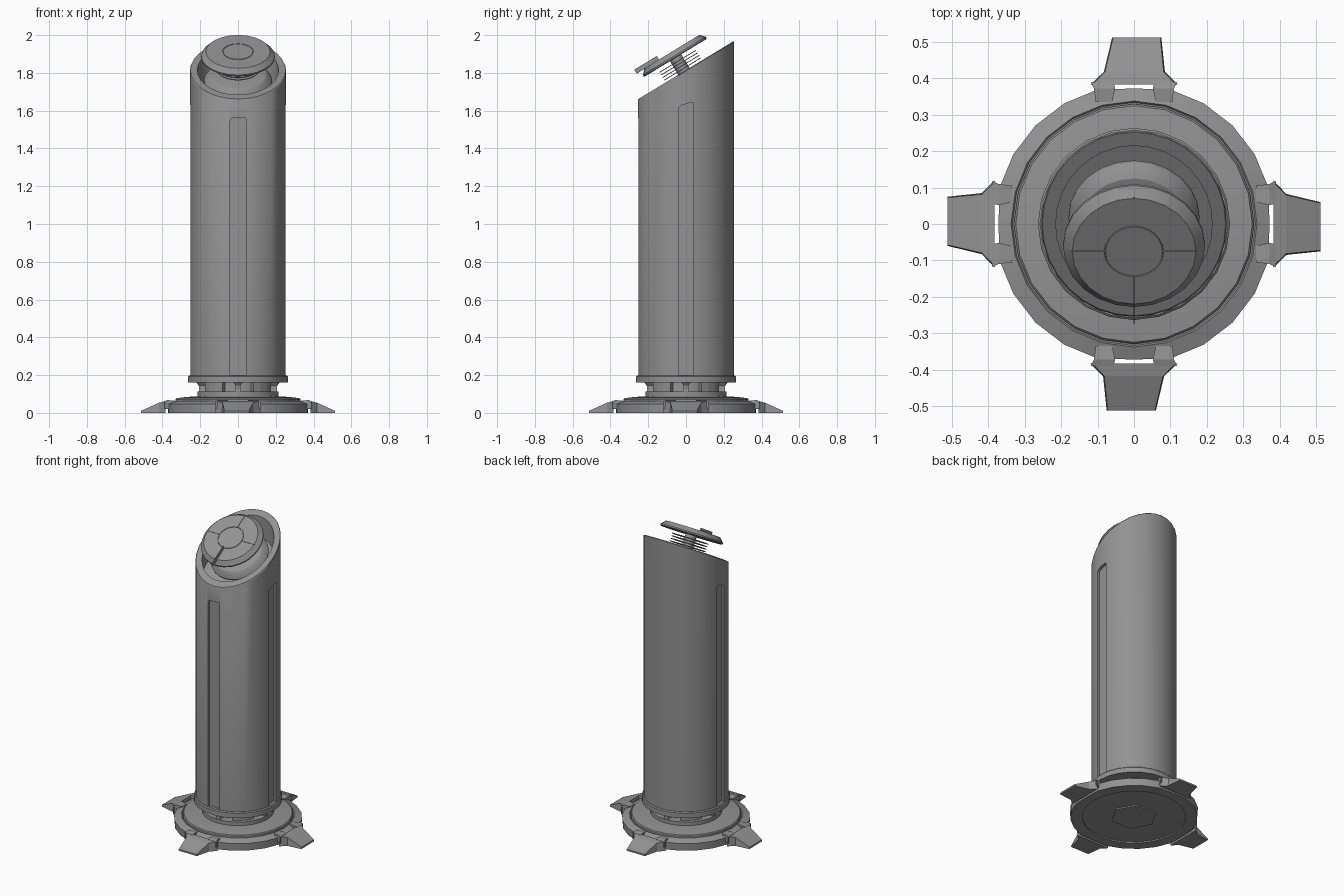
import bpy, bmesh, math
from mathutils import Matrix

if "Cube" in bpy.data.objects:
    bpy.data.objects.remove(bpy.data.objects["Cube"])

SLOPE = 0.608                     # slant of the open top
TILT = math.atan(SLOPE)
HEAD = Matrix.Translation((0, -0.055, 1.88)) @ Matrix.Rotation(TILT, 4, 'X')

GREY = bpy.data.materials.new("dark_grey")
GREY.diffuse_color = (0.29, 0.29, 0.29, 1)
GREY.use_nodes = True
GREY.node_tree.nodes["Principled BSDF"].inputs["Base Color"].default_value = GREY.diffuse_color


def activate(ob):
    bpy.ops.object.select_all(action='DESELECT')
    ob.select_set(True)
    bpy.context.view_layer.objects.active = ob


def smooth(ob):
    activate(ob)
    bpy.ops.object.shade_smooth_by_angle(angle=math.radians(28))


def finish(name, bm, rounded=True):
    bmesh.ops.recalc_face_normals(bm, faces=bm.faces)
    me = bpy.data.meshes.new(name)
    bm.to_mesh(me)
    bm.free()
    me.materials.append(GREY)
    ob = bpy.data.objects.new(name, me)
    bpy.context.collection.objects.link(ob)
    if rounded:
        smooth(ob)
    return ob


def lathe(name, profile, n=24, matrix=None, notch=1.0):
    """Spin (r, z[, slant]) points; slant shears a ring along y."""
    bm = bmesh.new()
    rings = []
    for p in profile:
        r, z, k = (*p, 0)[:3]
        if r == 0:
            rings.append([bm.verts.new((0, 0, z))] * n)
            continue
        ring = []
        for i in range(n):
            a = 2 * math.pi * i / n
            rr = r * notch if (i % (n // 4) == 0 and r > 0.35) else r
            y = rr * math.sin(a)
            ring.append(bm.verts.new((rr * math.cos(a), y, z + k * SLOPE * y)))
        rings.append(ring)
    for a, b in zip(rings, rings[1:]):
        for i in range(n):
            j = (i + 1) % n
            vs = list(dict.fromkeys((a[i], a[j], b[j], b[i])))
            if len(vs) > 2:
                bm.faces.new(vs)
    if matrix:
        bm.transform(matrix)
    return finish(name, bm)


def loft(name, sections, matrix=None):
    """Join equal-length point loops and cap both ends."""
    bm = bmesh.new()
    loops = [[bm.verts.new(p) for p in s] for s in sections]
    for a, b in zip(loops, loops[1:]):
        for i in range(len(a)):
            j = (i + 1) % len(a)
            bm.faces.new((a[i], a[j], b[j], b[i]))
    bm.faces.new(loops[0])
    bm.faces.new(loops[-1])
    if matrix:
        bm.transform(matrix)
    return finish(name, bm, False)


def bar(name, x0, x1, y0, y1, z0, z1, matrix=None):
    return loft(name, [[(x, y0, z0), (x, y1, z0), (x, y1, z1), (x, y0, z1)]
                       for x in (x0, x1)], matrix)


def carve(target, cutter):
    mod = target.modifiers.new("cut", 'BOOLEAN')
    mod.operation = 'DIFFERENCE'
    mod.solver = 'EXACT'
    mod.object = cutter
    activate(target)
    bpy.ops.object.modifier_apply(modifier=mod.name)
    bpy.data.objects.remove(cutter, do_unlink=True)


def turn(i, offset=0):
    return Matrix.Rotation(math.pi / 2 * i + offset, 4, 'Z')


# stepped base, notched where the feet clamp on
lathe("base", [(0, .008), (.31, .008), (.31, 0), (.38, 0), (.383, .048),
               (.338, .064), (.334, .058), (.33, .058), (.33, .072), (.325, .078),
               (.275, .084), (.215, .088), (.215, .112), (.165, .112), (.165, .175),
               (0, .175)], notch=0.972)
lathe("base_underside_plate", [(0, 0), (.14, 0), (.14, .01), (0, .01)], n=6)

# feet with clamp arms, neck struts and neck panels
for i in range(4):
    m = turn(i)
    stations = [(.383, -.12, .12, .062), (.418, -.085, .083, .054), (.513, -.075, .06, .011)]
    loft(f"foot_{i}", [[(x, a, 0), (x, b, 0), (x, b * .96, z), (x, a * .96, z)]
                       for x, a, b, z in stations], m)
    for s in (-1, 1):
        arm = [(.335, .06, .105, .064), (.372, .052, .11, .068), (.39, .056, .118, .062)]
        loft(f"foot_{i}_arm", [[(x, s * a, .02), (x, s * b, .02), (x, s * b, z), (x, s * a, z)]
                               for x, a, b, z in arm], m)
    loft(f"neck_strut_{i}", [[(.16, -w, z), (r, -w, z), (r, w, z), (.16, w, z)]
                             for z, r, w in ((.085, .212, .02), (.125, .205, .012),
                                             (.145, .208, .012), (.165, .225, .028))], m)
    arc = [math.radians(a) for a in (-20, -7, 7, 20)]
    outline = [(r * math.cos(a), r * math.sin(a))
               for r, seq in ((.192, arc), (.15, arc[::-1])) for a in seq]
    loft(f"neck_panel_{i}", [[(x, y, z) for x, y in outline] for z in (.105, .165)],
         turn(i, math.pi / 4))

# collar under the tube
lathe("collar", [(0, .16), (.264, .16), (.264, .192), (.258, .198), (0, .198)])

# tube with slanted open top and a sunken floor
body = lathe("tube_body", [(0, .18), (.255, .18), (.255, 1.81, 1), (.252, 1.815, 1),
                           (.215, 1.815, 1), (.215, 1.68, 1), (0, 1.68, 1)], n=32)

# long recessed slots on front and both sides
for side, za, zb in ((-1, 1.558, 1.558), (0, 1.625, 1.642), (2, 1.642, 1.625)):
    w = .042 if side == -1 else .038
    prof = [(-w, .199), (w, .199), (w, zb), (w - .006, zb + .003),
            (-w + .01, za + .002), (-w, za - .01)]
    carve(body, loft("slot_cutter", [[(x, y, z) for y, z in prof] for x in (.236, .3)],
                     turn(side)))
smooth(body)

# tilted socket inside the tube, stem and cooling fins
lathe("head_socket", [(0, -.19), (.13, -.19), (.13, -.146), (.18, -.146), (.18, -.135),
                      (.165, -.112), (.15, -.1), (.125, -.096), (0, -.096)], matrix=HEAD)
lathe("head_stem", [(0, -.14), (.035, -.14), (.035, .004), (0, .004)], n=16, matrix=HEAD)
for i in range(4):
    z = -.022 - .016 * i
    lathe(f"head_fin_{i}", [(0, z - .002), (.113, z - .002), (.113, z + .002), (0, z + .002)],
          matrix=HEAD)

# tilted cap with ring groove and four seam grooves
cap = lathe("head_cap", [(0, 0), (.19, 0), (.195, .004), (.195, .012), (.17, .038),
                         (.082, .038), (.081, .035), (.079, .035), (.078, .038), (0, .038)],
            matrix=HEAD)
for i in range(4):
    carve(cap, bar("seam_cutter", .08, .22, -.001, .001, .035, .06, HEAD @ turn(i)))
smooth(cap)
